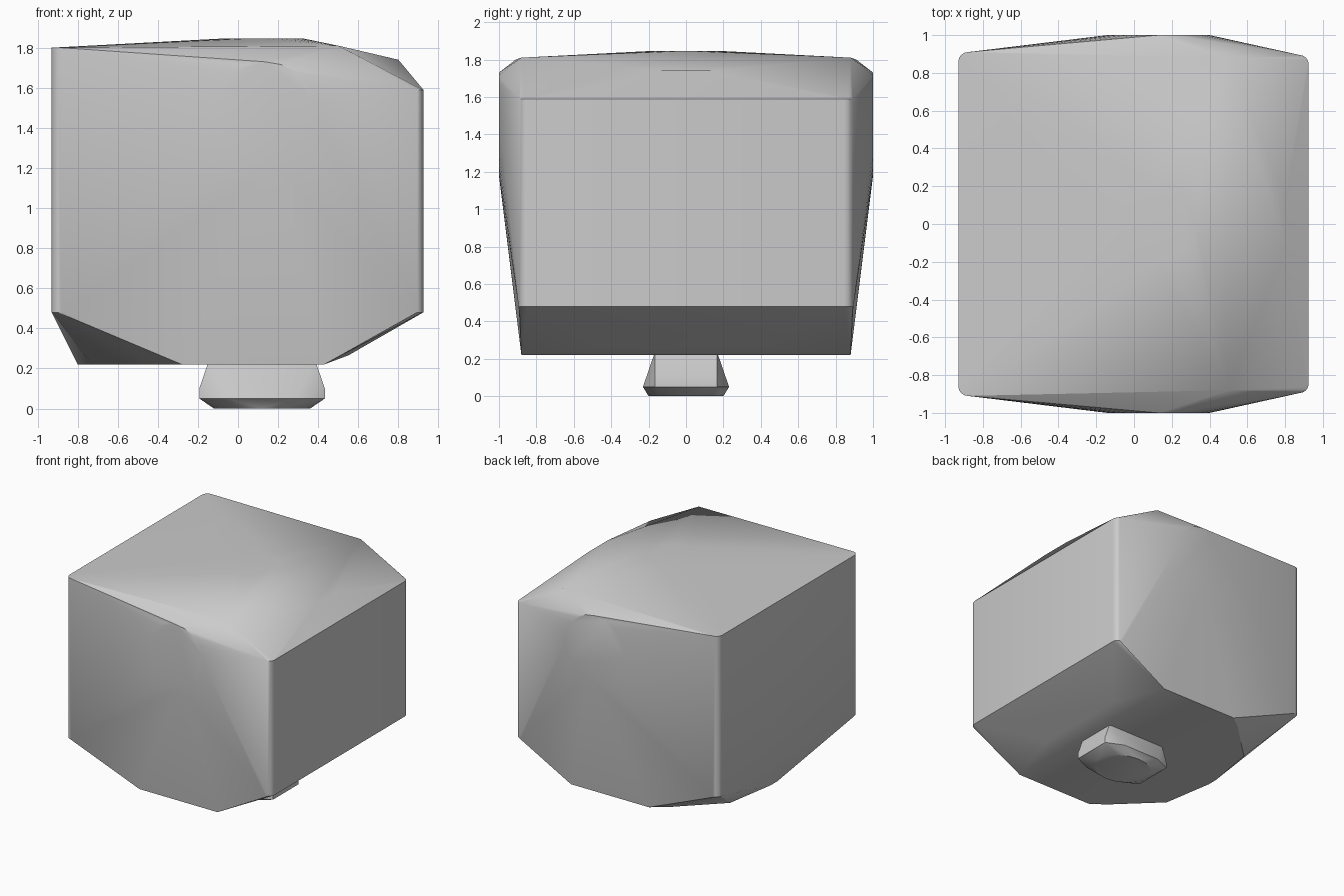
import bpy, bmesh, math

if "Cube" in bpy.data.objects:
    bpy.data.objects.remove(bpy.data.objects["Cube"], do_unlink=True)

grey = bpy.data.materials.new("plain grey")
colour = (0.6, 0.6, 0.6, 1)
grey.use_nodes = True
grey.diffuse_color = colour
grey.node_tree.nodes["Principled BSDF"].inputs["Base Color"].default_value = colour


def mirrored(points):
    """Each point together with its front/back twin."""
    return [(x, s * y, z) for x, y, z in points for s in (-1, 1)]


def ring(cx, rx, ry, count):
    """Points on an ellipse around cx."""
    steps = [2 * math.pi * i / count for i in range(count)]
    return [(cx + rx * math.cos(a), ry * math.sin(a)) for a in steps]


def post(cx, cy, r, sign, low, high):
    """Rounded vertical edge running from low to high."""
    turns = [i * math.pi / 8 for i in range(5)]
    return [(cx + sign * r * math.cos(a), cy + r * math.sin(a), z)
            for a in turns for z in (low, high)]


def hull(name, points):
    """Wrap a tight convex skin round the points."""
    bm = bmesh.new()
    for p in points:
        bm.verts.new(p)
    out = bmesh.ops.convex_hull(bm, input=bm.verts[:])
    loose = [v for v in bm.verts if not v.link_faces]
    bmesh.ops.delete(bm, geom=loose, context='VERTS')
    bmesh.ops.dissolve_limit(bm, angle_limit=0.005, verts=bm.verts[:], edges=bm.edges[:])
    bmesh.ops.recalc_face_normals(bm, faces=bm.faces[:])
    mesh = bpy.data.meshes.new(name)
    bm.to_mesh(mesh)
    bm.free()
    obj = bpy.data.objects.new(name, mesh)
    bpy.context.collection.objects.link(obj)
    mesh.materials.append(grey)
    bpy.ops.object.select_all(action='DESELECT')
    obj.select_set(True)
    bpy.context.view_layer.objects.active = obj
    bpy.ops.object.shade_smooth_by_angle(angle=math.radians(28))
    return obj


# Body: rounded upright edges, round bosses on front and back, shallow crown
body = post(-0.88, 0.86, 0.05, -1, 0.48, 1.8)
body += post(0.875, 0.845, 0.05, 1, 0.48, 1.59)
body += [(x, 1.0, 1.455 + z) for x, z in ring(0.13, 0.27, 0.275, 20)]
body += [(x, y, 1.845) for x, y in ring(0.12, 0.21, 0.2, 16)]
# Sloping top edge on the left side
body += [(0.5, 0.88, 1.81), (0.8, 0.13, 1.74)]
# Underside outline, tucked in towards the right side
body += [(0.43, 0.88, 0.22), (0.55, 0.4, 0.265), (-0.28, 0.88, 0.22),
         (-0.4, 0.79, 0.22), (-0.73, 0.47, 0.22), (-0.8, 0.04, 0.22)]
hull("body", mirrored(body))

# Foot: flared block over a rounded sole
foot = []
for s in (-1, 1):
    foot += [(0.12 + s * 0.265, 0.165, 0.24), (0.12 + s * 0.313, 0.165, 0.1),
             (0.12 + s * 0.313, 0.165, 0.05), (0.12 + s * 0.17, 0.23, 0.05)]
foot += [(x, y, 0) for x, y in ring(0.12, 0.24, 0.2, 16)]
hull("foot", mirrored(foot))
